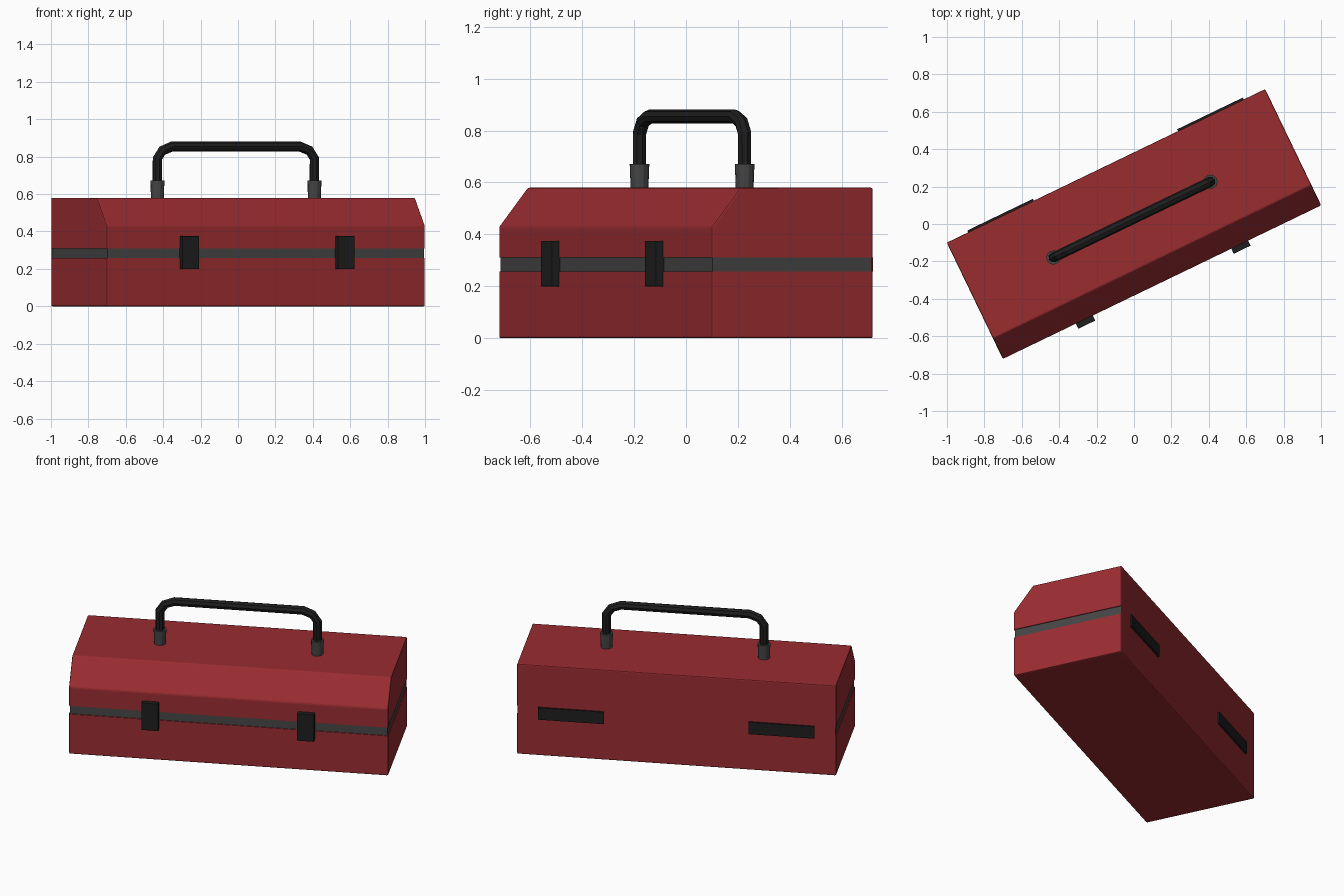
import bpy, bmesh, math
from mathutils import Matrix

if "Cube" in bpy.data.objects:
    bpy.data.objects.remove(bpy.data.objects["Cube"])

L, D, H = 1.89, 0.69, 0.58            # length, depth, height
Z0, Z1 = 0.257, 0.31                  # seam band
TURN = Matrix.Rotation(math.radians(25.75), 4, 'Z')


def material(name, rgb):
    m = bpy.data.materials.new(name)
    m.diffuse_color = (*rgb, 1)
    m.use_nodes = True
    m.node_tree.nodes["Principled BSDF"].inputs["Base Color"].default_value = m.diffuse_color
    return m


RED = material("red_paint", (0.32, 0.025, 0.03))
BLACK = material("black_metal", (0.013, 0.013, 0.013))
GREY = material("grey_metal", (0.06, 0.06, 0.06))


def finish(name, bm, mat):
    bmesh.ops.recalc_face_normals(bm, faces=bm.faces)
    me = bpy.data.meshes.new(name)
    bm.to_mesh(me)
    bm.free()
    me.materials.append(mat)
    ob = bpy.data.objects.new(name, me)
    ob.matrix_world = TURN
    bpy.context.collection.objects.link(ob)
    return ob


def prism(name, profile, x0, x1, mat, bevel=0, sharp_z=()):
    """Extrude a (y, z) profile along x; edges lying at sharp_z stay unbevelled."""
    bm = bmesh.new()
    face = bm.faces.new([bm.verts.new((x0, y, z)) for y, z in profile])
    ext = bmesh.ops.extrude_face_region(bm, geom=[face])
    verts = [g for g in ext["geom"] if isinstance(g, bmesh.types.BMVert)]
    bmesh.ops.translate(bm, verts=verts, vec=(x1 - x0, 0, 0))
    bmesh.ops.recalc_face_normals(bm, faces=bm.faces)
    if bevel:
        edges = [e for e in bm.edges if not any(
            all(abs(v.co.z - z) < 1e-4 for v in e.verts) for z in sharp_z)]
        bmesh.ops.bevel(bm, geom=edges, offset=bevel, segments=2, profile=0.5,
                        affect='EDGES', clamp_overlap=True)
    return finish(name, bm, mat)


def box(name, x, y, z, mat, bevel=0, sharp_z=()):
    prof = [(y[0], z[0]), (y[1], z[0]), (y[1], z[1]), (y[0], z[1])]
    return prism(name, prof, x[0], x[1], mat, bevel, sharp_z)


hl, hd = L / 2, D / 2

# Case: lower body, lid with sloped front, recessed seam band, closed back strip
box("lower_body", (-hl, hl), (-hd, hd), (0, Z0), RED, 0.007, (Z0,))
prism("lid", [(-hd, Z1), (hd, Z1), (hd, H), (-hd + 0.122, H), (-hd, 0.43)],
      -hl, hl, RED, 0.007, (Z1,))
box("seam_band", (-hl + .005, hl - .005), (-hd + .005, hd - .004), (Z0, Z1), GREY)
box("back_strip", (-hl + .003, hl - .003), (hd - .004, hd), (Z0, Z1), RED)

for s, side in ((-1, "left"), (1, "right")):
    # Front latches
    box(f"{side}_latch", (s * .461 - .05, s * .461 + .05), (-hd - .03, -hd + .006),
        (.20, .375), BLACK, 0.002)
    # Back hinge plates
    box(f"{side}_hinge", (s * .623 - .195, s * .623 + .195), (hd - .005, hd + .011),
        (.235, .312), BLACK)
    # Handle collars
    bm = bmesh.new()
    bmesh.ops.create_cone(bm, cap_ends=True, segments=12, radius1=.034, radius2=.038,
                          depth=.1, matrix=Matrix.Translation((s * .466, .026, .622)))
    finish(f"{side}_handle_collar", bm, GREY)

# Bent tube handle
half = [(.466, .60), (.466, .79), (.437, .832), (.38, .854)]
path = [(-x, z) for x, z in half] + [(x, z) for x, z in reversed(half)]
cu = bpy.data.curves.new("handle", 'CURVE')
cu.dimensions = '3D'
cu.bevel_depth = 0.027
cu.bevel_resolution = 2
cu.use_fill_caps = True
sp = cu.splines.new('POLY')
sp.points.add(len(path) - 1)
for p, (x, z) in zip(sp.points, path):
    p.co = (x, .026, z, 1)
sp.use_smooth = False
cu.materials.append(BLACK)
handle = bpy.data.objects.new("handle", cu)
handle.matrix_world = TURN
bpy.context.collection.objects.link(handle)
